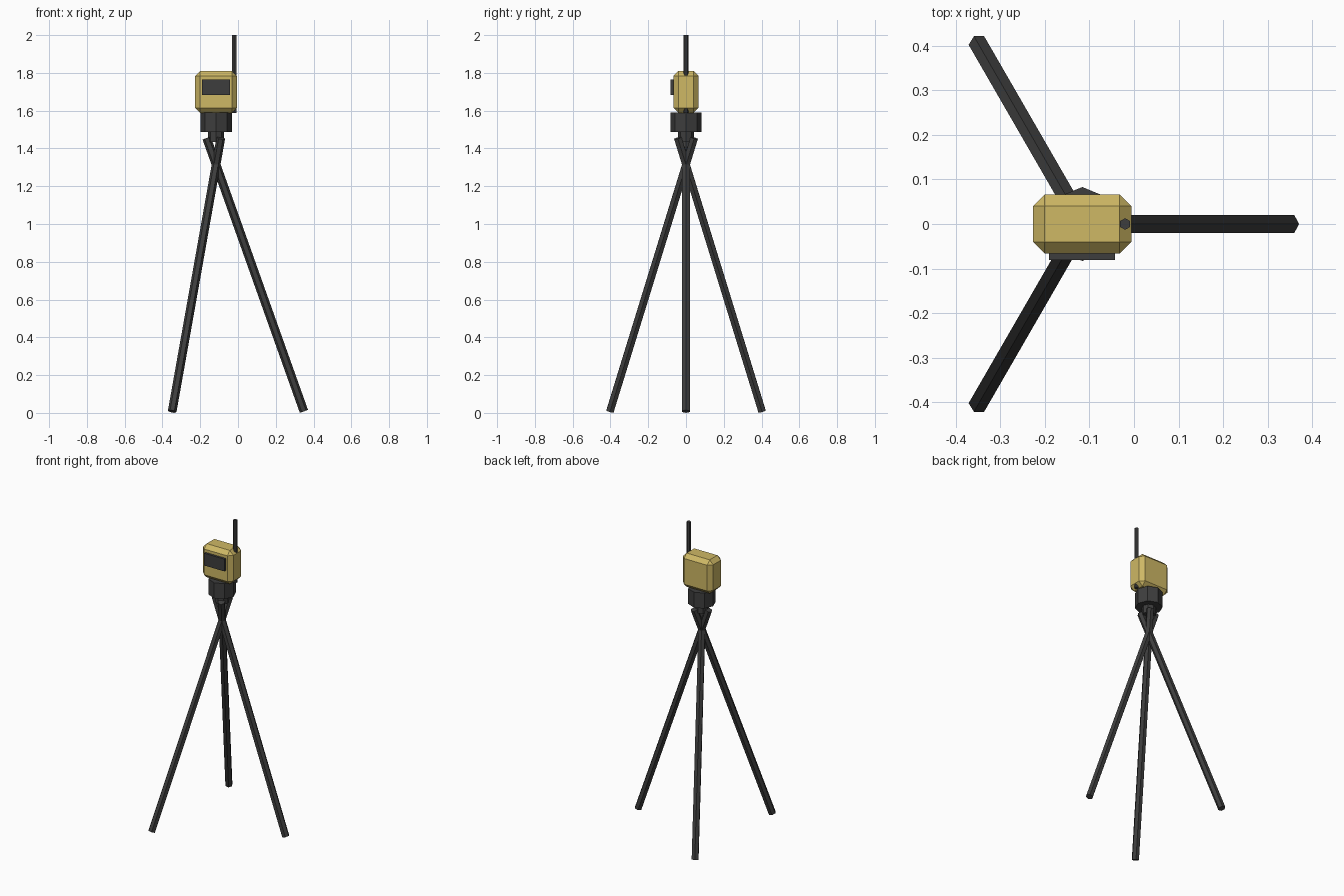
import bpy, bmesh, math
from mathutils import Vector, Matrix

if "Cube" in bpy.data.objects:
    bpy.data.objects.remove(bpy.data.objects["Cube"])

CX = -0.116  # tripod axis


def material(name, rgb):
    m = bpy.data.materials.new(name)
    m.diffuse_color = (*rgb, 1)
    m.use_nodes = True
    m.node_tree.nodes["Principled BSDF"].inputs["Base Color"].default_value = m.diffuse_color
    return m


YELLOW = material("mustard yellow", (0.62, 0.48, 0.13))
DARK = material("charcoal", (0.048, 0.048, 0.048))


def finish(name, bm, mat):
    bmesh.ops.recalc_face_normals(bm, faces=bm.faces)
    me = bpy.data.meshes.new(name)
    bm.to_mesh(me)
    bm.free()
    me.materials.append(mat)
    ob = bpy.data.objects.new(name, me)
    bpy.context.collection.objects.link(ob)
    return ob


def prism(name, bottom, top, r, sides, mat, spin=0.0, side_axis=(0, 1, 0)):
    """Flat-sided rod between two points; first corner is square to side_axis."""
    a, b = Vector(bottom), Vector(top)
    w = (b - a).normalized()
    v = Vector(side_axis)
    u = v.cross(w).normalized()
    bm = bmesh.new()
    rings = []
    for p in (a, b):
        rings.append([bm.verts.new(p + r * (math.cos(t) * u + math.sin(t) * v))
                      for t in (spin + math.tau * i / sides for i in range(sides))])
    bm.faces.new(rings[0])
    bm.faces.new(rings[1])
    for i in range(sides):
        j = (i + 1) % sides
        bm.faces.new((rings[0][i], rings[0][j], rings[1][j], rings[1][i]))
    return finish(name, bm, mat)


def box(name, lo, hi, mat, bevel=0):
    lo, hi = Vector(lo), Vector(hi)
    bm = bmesh.new()
    bmesh.ops.create_cube(bm, size=1, matrix=Matrix.Translation((lo + hi) / 2)
                          @ Matrix.Diagonal((*(hi - lo), 1)))
    if bevel:
        bmesh.ops.bevel(bm, geom=bm.edges[:], offset=bevel, segments=1,
                        affect='EDGES', profile=0.5)
    return finish(name, bm, mat)


# Three crossing hexagonal legs
for i in range(3):
    t = math.tau * i / 3
    d = Vector((math.cos(t), math.sin(t), 0))
    base = Vector((CX, 0, 0))
    prism(f"leg_{i + 1}", base + d * 0.465 + Vector((0, 0, 0.008)),
          base - d * 0.05 + Vector((0, 0, 1.455)), 0.023, 6, DARK,
          side_axis=(-math.sin(t), math.cos(t), 0))

# Neck and octagonal mounting head
prism("neck", (CX, 0, 1.435), (CX, 0, 1.50), 0.042, 8, DARK)
prism("mount_head", (CX, 0, 1.488), (CX, 0, 1.59), 0.083, 8, DARK)

# Chamfered instrument body with front screen and side antenna
box("body", (-0.227, -0.066, 1.588), (-0.006, 0.066, 1.81), YELLOW, 0.026)
box("screen", (-0.191, -0.081, 1.684), (-0.043, -0.06, 1.765), DARK)
prism("antenna", (-0.02, 0, 1.588), (-0.02, 0, 2.0), 0.013, 6, DARK, spin=math.pi / 6)
